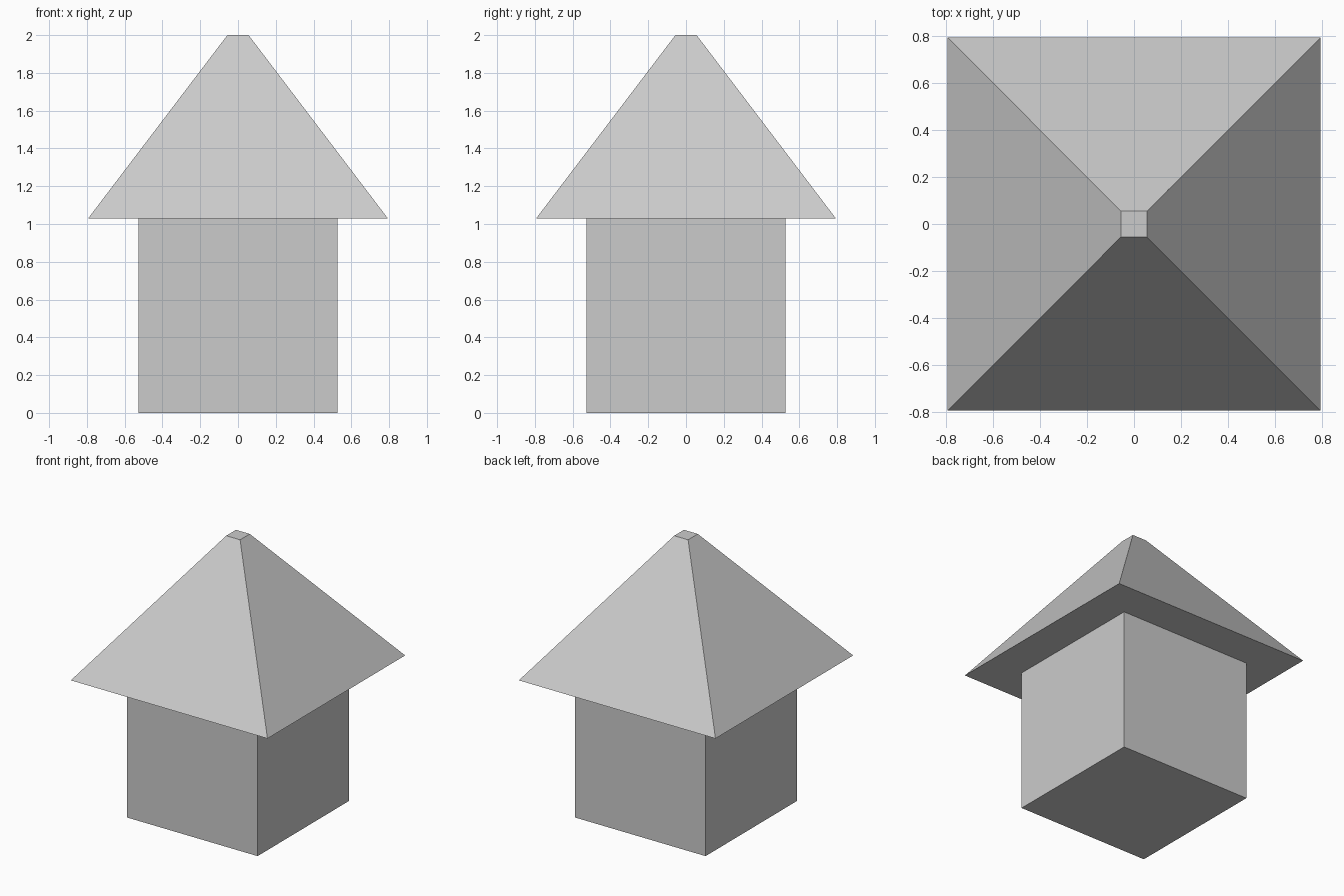
import bpy
import math

if "Cube" in bpy.data.objects:
    bpy.data.objects.remove(bpy.data.objects["Cube"])


def square_frustum(name, bottom_half, top_half, z0, z1):
    # Four-sided cone turned 45 degrees so its sides face the axes
    r = math.sqrt(2)
    bpy.ops.mesh.primitive_cone_add(
        vertices=4, radius1=bottom_half * r, radius2=top_half * r,
        depth=z1 - z0, location=(0, 0, (z0 + z1) / 2),
        rotation=(0, 0, math.pi / 4))
    obj = bpy.context.object
    obj.name = name
    bpy.ops.object.transform_apply(location=True, rotation=True, scale=True)
    return obj


# Square house body
square_frustum("house_body", 0.527, 0.527, 0.0, 1.03)

# Overhanging roof with a small flat top
square_frustum("roof", 0.793, 0.056, 1.03, 2.0)
